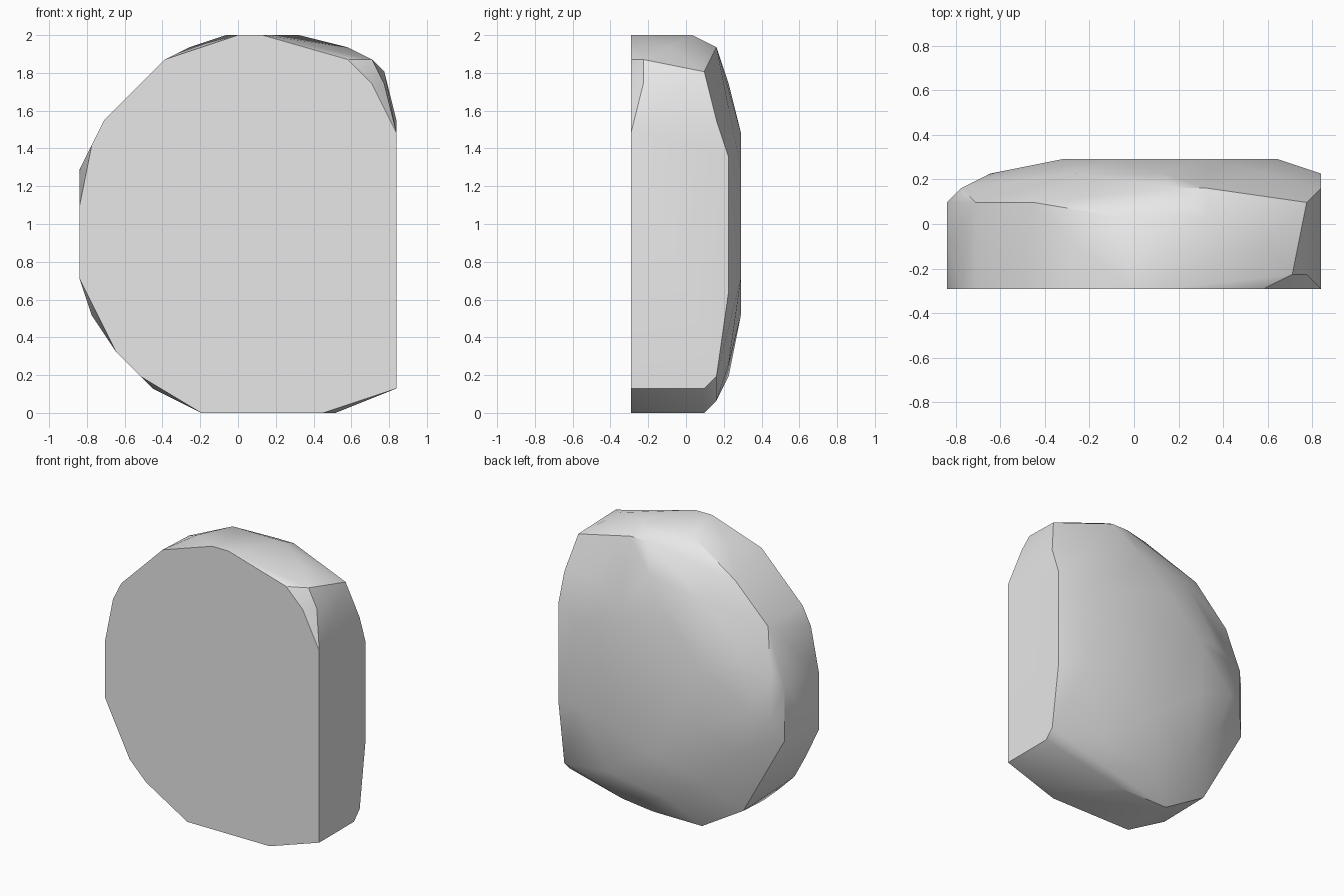
import bpy
import bmesh
from mathutils import Vector

default_cube = bpy.data.objects.get("Cube")
if default_cube:
    bpy.data.objects.remove(default_cube, do_unlink=True)

# The stone is carved on a regular grid: 31 steps tall, 9 steps deep
STEP = 2 / 31
HALF_DEPTH = 4.5


def make_material(name, grey):
    """Plain matte material in a single colour."""
    material = bpy.data.materials.new(name)
    material.use_nodes = True
    colour = (grey, grey, grey, 1)
    material.diffuse_color = colour
    shader = next(n for n in material.node_tree.nodes if n.type == "BSDF_PRINCIPLED")
    shader.inputs["Base Color"].default_value = colour
    shader.inputs["Roughness"].default_value = 0.8
    return material


# Outlines (x, z) of the stone at each depth, from the flat front to the domed back
flat_front = [(-6, 29), (0, 31), (2, 31), (9, 29), (11, 27), (13, 23), (13, 2), (7, 0),
              (-3, 0), (-8, 3), (-10, 5), (-13, 11), (-13, 17), (-12, 22), (-11, 24)]
front_chips = [(11, 29), (12, 27), (8, 0), (-7, 2), (-12, 8)]
shoulder = [(-13, 20), (9, 30), (-4, 30)]
crown = [(5, 31), (-1, 31)]
rim = [(-7, 28), (-11, 24), (-13, 18), (-13, 12), (-8, 3), (-3, 0), (3, 0), (13, 2), (12, 28)]
rim_bevel = [(3, 30), (5, 30), (13, 24), (13, 3), (6, 1), (-12, 19), (-12, 14)]
back_slope = [(13, 21), (13, 10), (9, 25), (2, 27), (-4, 26), (-8, 20), (-10, 15),
              (-8, 10), (-5, 6), (0, 3), (7, 4)]
back_crest = [(10, 11), (10, 20), (5, 23), (-1, 23), (-5, 19), (-5, 13), (1, 8)]

layers = {0: flat_front, 1: front_chips, 3: shoulder, 5: crown,
          6: rim, 7: rim_bevel, 8: back_slope, 9: back_crest}

# Wrap a faceted skin around all the outlines
bm = bmesh.new()
for depth, outline in layers.items():
    for x, z in outline:
        bm.verts.new(Vector((x, depth - HALF_DEPTH, z)) * STEP)
hull = bmesh.ops.convex_hull(bm, input=bm.verts[:])
unused = {g for g in hull["geom_interior"] + hull["geom_unused"]
          if isinstance(g, bmesh.types.BMVert)}
bmesh.ops.delete(bm, geom=list(unused), context="VERTS")

# Merge coplanar triangles into clean flat faces
bmesh.ops.dissolve_limit(bm, angle_limit=0.01, verts=bm.verts[:], edges=bm.edges[:])
bmesh.ops.recalc_face_normals(bm, faces=bm.faces[:])

mesh = bpy.data.meshes.new("stone")
bm.to_mesh(mesh)
bm.free()
mesh.materials.append(make_material("light grey stone", 0.8))

stone = bpy.data.objects.new("stone", mesh)
bpy.context.collection.objects.link(stone)

# Soft dome with crisp edges around the flat cuts
bpy.ops.object.select_all(action="DESELECT")
stone.select_set(True)
bpy.context.view_layer.objects.active = stone
bpy.ops.object.shade_smooth_by_angle()
